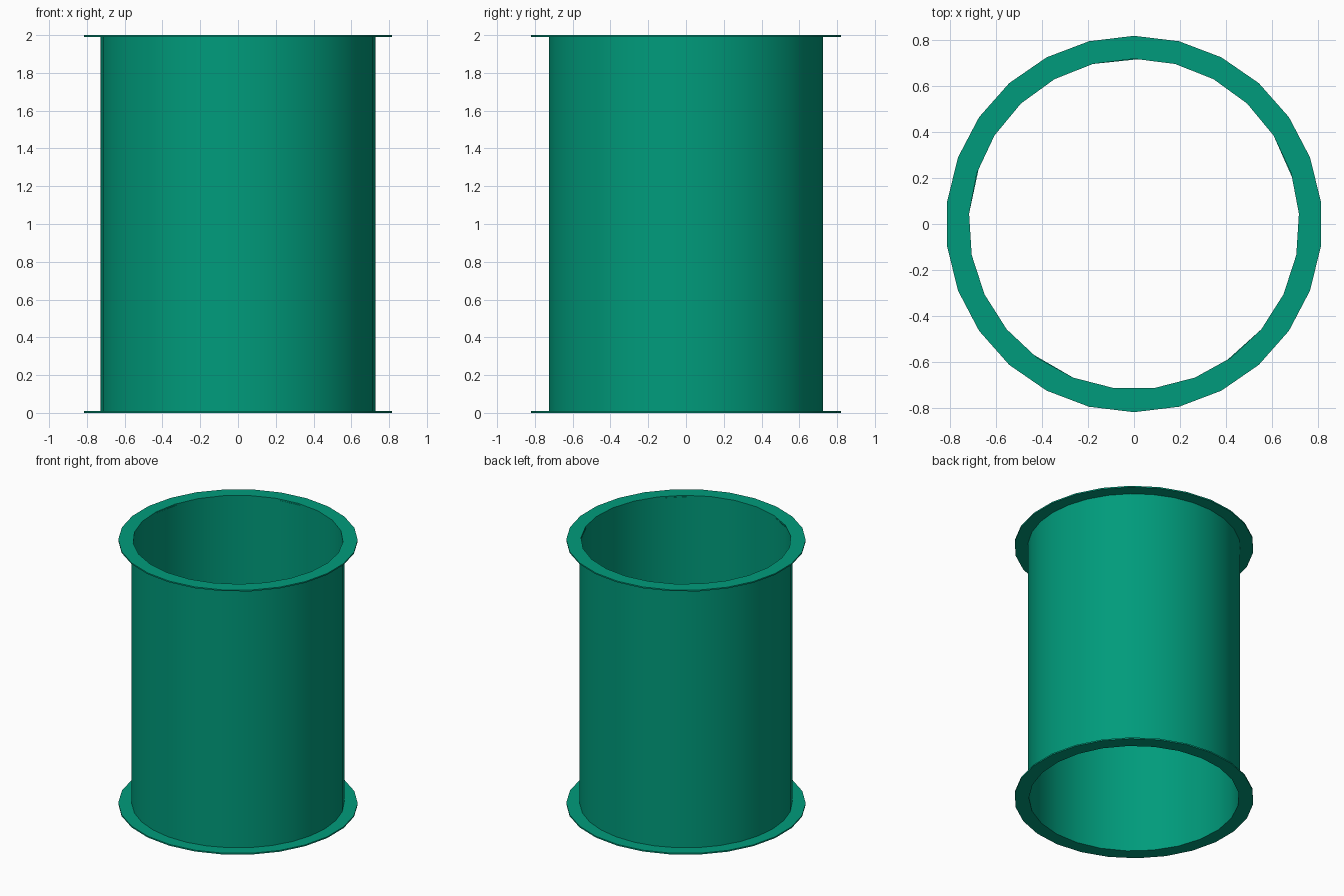
import bpy, bmesh, math

if "Cube" in bpy.data.objects:
    bpy.data.objects.remove(bpy.data.objects["Cube"])

R_IN, R_OUT, R_FLANGE = 0.72, 0.728, 0.82
HEIGHT, THICK = 2.0, 0.01
IN_SIDES, OUT_SIDES, FLANGE_SIDES = 25, 30, 26

mat = bpy.data.materials.new("green")
mat.diffuse_color = (0.0, 0.33, 0.2, 1)
mat.use_nodes = True
mat.node_tree.nodes["Principled BSDF"].inputs["Base Color"].default_value = mat.diffuse_color


def add_loop(bm, r, z, n, turn=0.0):
    """Circle of vertices, first one on +y (optionally turned)."""
    return [bm.verts.new((r * math.sin(2 * math.pi * i / n + turn),
                          r * math.cos(2 * math.pi * i / n + turn), z)) for i in range(n)]


def stitch(bm, a, b):
    """Join two loops: quads for equal counts, triangles otherwise."""
    n, m = len(a), len(b)
    if n == m:
        for i in range(n):
            bm.faces.new((a[i], a[(i + 1) % n], b[(i + 1) % n], b[i]))
        return
    i = j = 0
    while i < n or j < m:
        if j >= m or (i < n and (i + 1) / n <= (j + 1) / m):
            bm.faces.new((a[i % n], a[(i + 1) % n], b[j % m]))
            i += 1
        else:
            bm.faces.new((a[i % n], b[(j + 1) % m], b[j % m]))
            j += 1


def make_ring(name, r_in, r_out, z0, z1, n_in, n_out, turn=0.0):
    """Hollow ring whose inner and outer walls may differ in side count."""
    bm = bmesh.new()
    loops = [add_loop(bm, r_in, z0, n_in), add_loop(bm, r_out, z0, n_out, turn),
             add_loop(bm, r_out, z1, n_out, turn), add_loop(bm, r_in, z1, n_in)]
    for i in range(4):
        stitch(bm, loops[i], loops[(i + 1) % 4])
    bmesh.ops.recalc_face_normals(bm, faces=bm.faces)
    me = bpy.data.meshes.new(name)
    bm.to_mesh(me)
    bm.free()
    ob = bpy.data.objects.new(name, me)
    bpy.context.collection.objects.link(ob)
    me.materials.append(mat)
    bpy.ops.object.select_all(action='DESELECT')
    ob.select_set(True)
    bpy.context.view_layer.objects.active = ob
    bpy.ops.object.shade_smooth_by_angle(angle=math.radians(30))


# Thin-walled tube, running between the flanges
make_ring("tube_wall", R_IN, R_OUT, THICK, HEIGHT - THICK,
          IN_SIDES, OUT_SIDES, math.pi / OUT_SIDES)

# Flat end flanges
for name, z in (("bottom_flange", 0), ("top_flange", HEIGHT - THICK)):
    make_ring(name, R_IN, R_FLANGE, z, z + THICK, IN_SIDES, FLANGE_SIDES)
